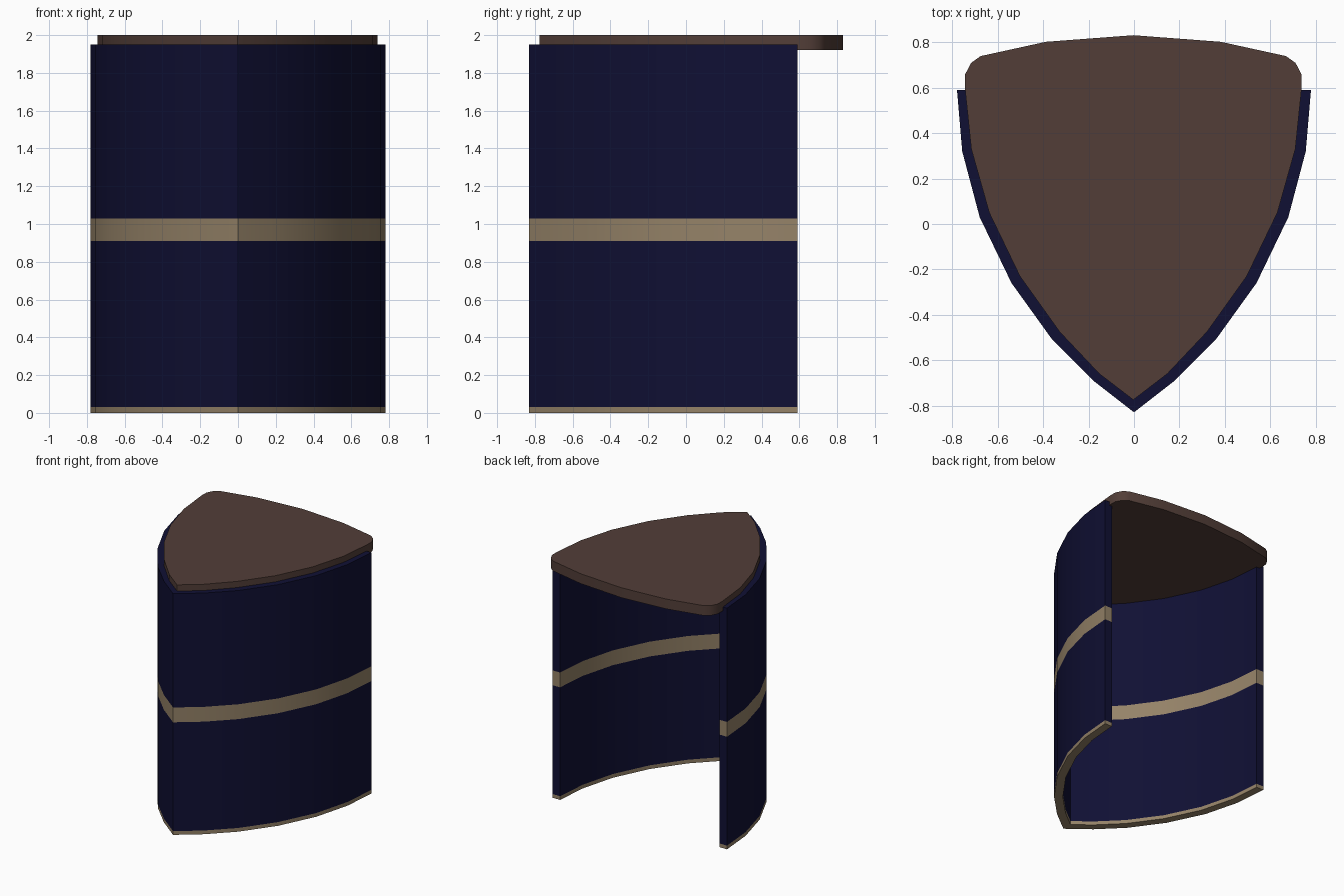
import bpy, bmesh, math
from mathutils import Vector

if "Cube" in bpy.data.objects:
    bpy.data.objects.remove(bpy.data.objects["Cube"])


def material(name, rgb):
    m = bpy.data.materials.new(name)
    m.diffuse_color = (*rgb, 1)
    m.use_nodes = True
    m.node_tree.nodes["Principled BSDF"].inputs["Base Color"].default_value = m.diffuse_color
    return m


NAVY = material("navy", (0.0050, 0.0050, 0.034))
TAN = material("tan", (0.30, 0.225, 0.138))
BROWN = material("brown", (0.085, 0.048, 0.039))


def mirrored(half):
    # half runs from the front tip up the right side; add the left side
    return [(-x, y) for x, y in reversed(half) if x > 0] + half


def finish(bm, name, mats):
    bmesh.ops.recalc_face_normals(bm, faces=bm.faces)
    me = bpy.data.meshes.new(name)
    bm.to_mesh(me)
    bm.free()
    for m in mats:
        me.materials.append(m)
    ob = bpy.data.objects.new(name, me)
    bpy.context.collection.objects.link(ob)
    bpy.ops.object.select_all(action='DESELECT')
    ob.select_set(True)
    bpy.context.view_layer.objects.active = ob
    bpy.ops.object.shade_smooth_by_angle(angle=math.radians(30))
    return ob


def inset(path, t):
    # mitred offset to the left of an open path; the ends move straight in x
    pts = [Vector(p) for p in path]
    norms = [Vector((a.y - b.y, b.x - a.x)).normalized() for a, b in zip(pts, pts[1:])]
    out = []
    for i, p in enumerate(pts):
        if i in (0, len(pts) - 1):
            out.append(p + Vector((t if p.x < 0 else -t, 0)))
        else:
            s = norms[i - 1] + norms[i]
            out.append(p + s * (2 * t / s.length_squared))
    return out


# Curved wall, open at the back, with tan bands through its thickness
outer = mirrored([(0, -0.83), (0.18, -0.69), (0.36, -0.51), (0.54, -0.26),
                  (0.68, 0.03), (0.757, 0.32), (0.78, 0.59)])
loop = [Vector(p) for p in outer] + inset(outer, 0.066)[::-1]
n, k = len(loop), len(outer)
levels = [0, 0.03, 0.91, 1.03, 1.95]
bm = bmesh.new()
rings = [[bm.verts.new((p.x, p.y, z)) for p in loop] for z in levels]
for lo, hi in zip(rings, rings[1:]):
    for i in range(n):
        j = (i + 1) % n
        bm.faces.new((lo[i], lo[j], hi[j], hi[i]))
for ring in (rings[0], rings[-1]):
    for i in range(k - 1):
        bm.faces.new((ring[i], ring[i + 1], ring[n - 2 - i], ring[n - 1 - i]))
for f in bm.faces:
    z = f.calc_center_median().z
    f.material_index = int(z < 0.03 or 0.91 < z < 1.03)
finish(bm, "curved_wall", [NAVY, TAN])

# Shield-shaped top board
half = [(0, -0.775), (0.15, -0.66), (0.325, -0.475), (0.50, -0.23), (0.635, 0.05),
        (0.714, 0.33), (0.742, 0.60), (0.741, 0.66), (0.715, 0.71), (0.673, 0.74),
        (0.385, 0.803)]
bm = bmesh.new()
base = bm.faces.new([bm.verts.new((x - 0.003, y, 1.92)) for x, y in mirrored(half) + [(0, 0.832)]])
top = bmesh.ops.extrude_face_region(bm, geom=[base], use_keep_orig=True)
bmesh.ops.translate(bm, vec=(0, 0, 0.08), verts=[v for v in top["geom"] if isinstance(v, bmesh.types.BMVert)])
finish(bm, "top_board", [BROWN])
